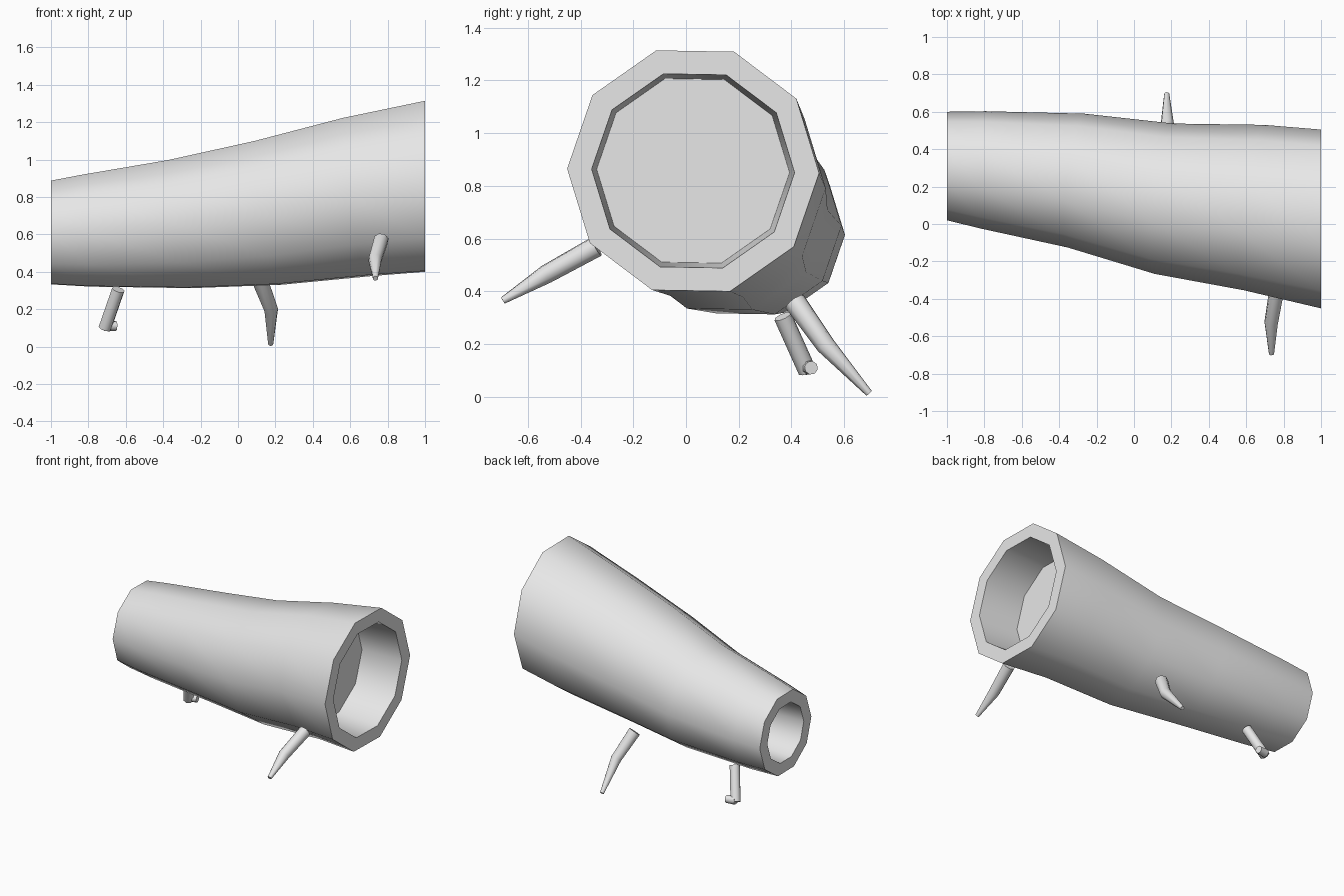
import bpy, bmesh, math
from mathutils import Vector

cube = bpy.data.objects.get("Cube")
if cube:
    bpy.data.objects.remove(cube, do_unlink=True)

grey = bpy.data.materials.new("plain grey")
grey.use_nodes = True
GREY = (0.8, 0.8, 0.8, 1)
grey.diffuse_color = GREY
grey.node_tree.nodes["Principled BSDF"].inputs["Base Color"].default_value = GREY


def loft(name, rings, smooth_angle):
    """Skin a list of equal point rings and cap both ends."""
    bm = bmesh.new()
    loops = [[bm.verts.new(p) for p in ring] for ring in rings]
    n = len(loops[0])
    for a, b in zip(loops, loops[1:]):
        for i in range(n):
            j = (i + 1) % n
            bm.faces.new((a[i], a[j], b[j], b[i]))
    bm.faces.new(loops[0])
    bm.faces.new(loops[-1])
    bmesh.ops.recalc_face_normals(bm, faces=bm.faces)
    mesh = bpy.data.meshes.new(name)
    bm.to_mesh(mesh)
    bm.free()
    mesh.materials.append(grey)
    obj = bpy.data.objects.new(name, mesh)
    bpy.context.collection.objects.link(obj)
    bpy.ops.object.select_all(action='DESELECT')
    bpy.context.view_layer.objects.active = obj
    obj.select_set(True)
    bpy.ops.object.shade_smooth_by_angle(angle=math.radians(smooth_angle))
    return obj


def trunk_ring(x, y, z, radius, tilt=0.0, sides=10):
    """Upright ring, leaned so that it stays square to the bent trunk."""
    ring = []
    for i in range(sides):
        a = math.tau * i / sides - math.radians(1)
        dy, dz = radius * math.cos(a), radius * math.sin(a)
        ring.append((x + tilt * (0.8 * dy - dz), y + dy, z + dz))
    return ring


def branch(name, path, radii, sides=8):
    """Tapered tube along a short path."""
    pts = [Vector(p) for p in path]
    rings = []
    for i, p in enumerate(pts):
        axis = (pts[min(i + 1, len(pts) - 1)] - pts[max(i - 1, 0)]).normalized()
        u = axis.cross(Vector((1, 0, 0.3))).normalized()
        v = axis.cross(u)
        angles = [math.tau * k / sides for k in range(sides)]
        rings.append([p + radii[i] * (math.cos(a) * u + math.sin(a) * v) for a in angles])
    return loft(name, rings, 50)


# Trunk: one closed skin running from the narrow hollow to the wide hollow
small, big = (0.31, 0.61), (0.027, 0.857)
loft("hollow_trunk", [
    trunk_ring(-0.7, *small, 0.195),
    trunk_ring(-1, *small, 0.205),
    trunk_ring(-1, *small, 0.29),
    trunk_ring(-0.81, 0.29, 0.62, 0.313, 0.06),
    trunk_ring(-0.31, 0.232, 0.655, 0.358, 0.15),
    trunk_ring(0.16, 0.135, 0.715, 0.402, 0.15),
    trunk_ring(0.64, 0.088, 0.80, 0.442, 0.15),
    trunk_ring(1, *big, 0.478),
    trunk_ring(1, *big, 0.385),
    trunk_ring(0.7, *big, 0.366),
], 45)

# Branch stubs under the trunk
branch("front_branch",
       [(0.765, -0.34, 0.57), (0.733, -0.53, 0.465), (0.735, -0.695, 0.365)],
       [0.041, 0.037, 0.014])
branch("back_branch",
       [(0.115, 0.413, 0.36), (0.178, 0.53, 0.195), (0.175, 0.695, 0.013)],
       [0.043, 0.037, 0.014])
branch("broken_branch",
       [(-0.64, 0.367, 0.305), (-0.712, 0.46, 0.098)],
       [0.035, 0.035])
branch("broken_branch_knob",
       [(-0.715, 0.462, 0.112), (-0.65, 0.475, 0.11)],
       [0.03, 0.026])
